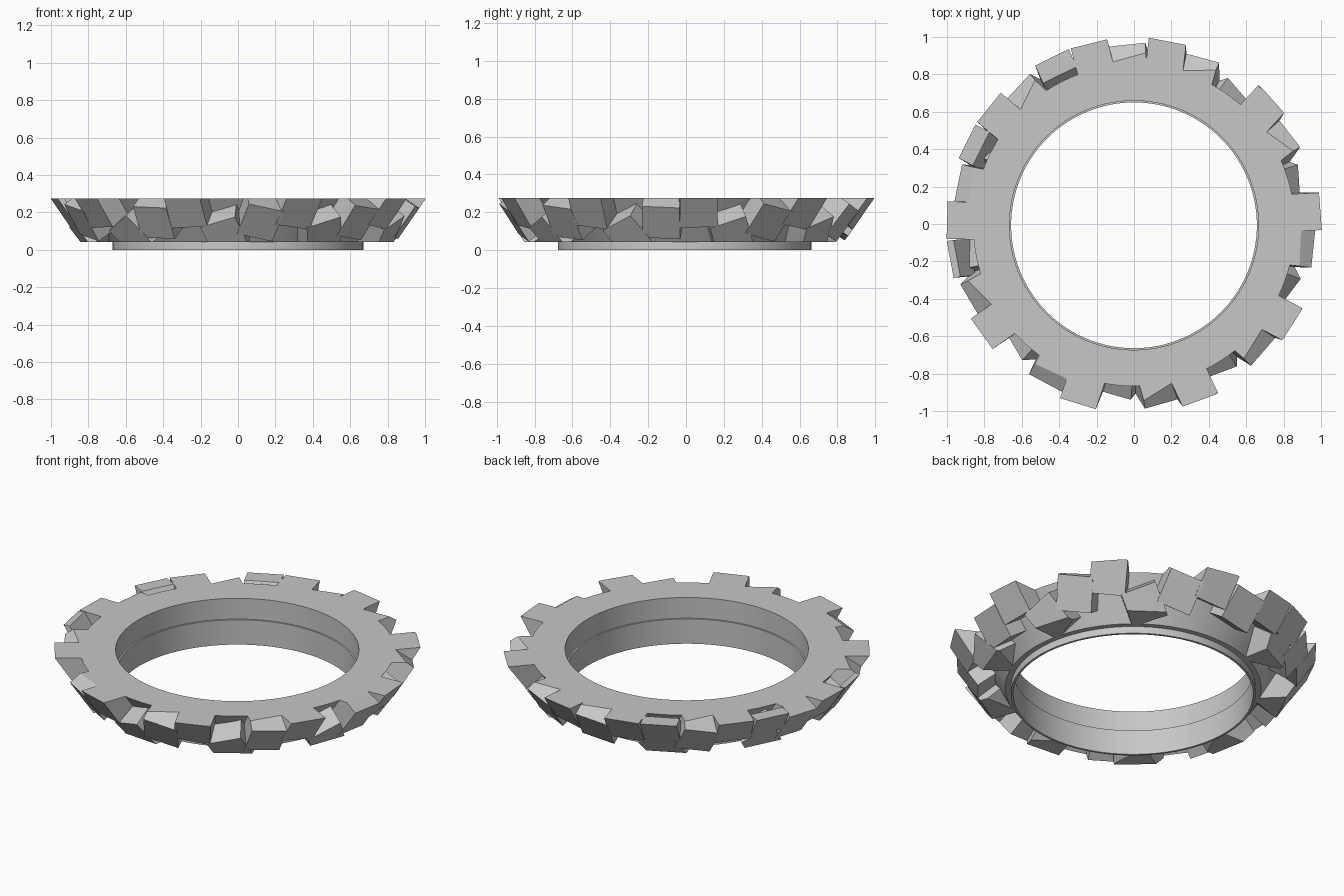
import bpy, bmesh, math, random
from mathutils import Matrix, Vector

if "Cube" in bpy.data.objects:
    bpy.data.objects.remove(bpy.data.objects["Cube"])
random.seed(4)

BOTTOM, TOP = 0.042, 0.275      # height limits of the tread
R_LOW, R_HIGH = 0.70, 0.86      # cone radii at those heights
SHIFT_Y = -0.007
STEPS = 29

grey = bpy.data.materials.new("stone_grey")
grey.use_nodes = True
colour = (0.57, 0.57, 0.57, 1)
grey.diffuse_color = colour
grey.node_tree.nodes["Principled BSDF"].inputs["Base Color"].default_value = colour


def make_object(name, bm):
    bmesh.ops.recalc_face_normals(bm, faces=bm.faces)
    mesh = bpy.data.meshes.new(name)
    bm.to_mesh(mesh)
    bm.free()
    mesh.materials.append(grey)
    obj = bpy.data.objects.new(name, mesh)
    obj.location.y = SHIFT_Y
    bpy.context.collection.objects.link(obj)
    return obj


def lathe(name, profile, segments=128):
    """Spin a closed radius/height profile around z."""
    bm = bmesh.new()
    verts = [bm.verts.new((r, 0, z)) for r, z in profile]
    edges = [bm.edges.new((v, verts[i - 1])) for i, v in enumerate(verts)]
    bmesh.ops.spin(bm, geom=verts + edges, axis=(0, 0, 1), cent=(0, 0, 0),
                   angle=math.tau, steps=segments, use_merge=True)
    bmesh.ops.remove_doubles(bm, verts=bm.verts, dist=0.0001)
    obj = make_object(name, bm)
    bpy.ops.object.select_all(action="DESELECT")
    obj.select_set(True)
    bpy.context.view_layer.objects.active = obj
    bpy.ops.object.shade_smooth_by_angle(angle=math.radians(30))


def block(name, step, z, roll, inner, outer, size=0.2):
    """Box standing on the cone, trimmed flat at the top and bottom."""
    t = (z - BOTTOM) / (TOP - BOTTOM)
    radius = R_LOW + t * (R_HIGH - R_LOW)
    slope = math.atan2(R_HIGH - R_LOW, TOP - BOTTOM)
    place = (Matrix.Rotation(math.radians(79) - step * math.tau / STEPS, 4, "Z")
             @ Matrix.Translation((radius, 0, z))
             @ Matrix.Rotation(slope, 4, "Y")
             @ Matrix.Rotation(math.radians(roll), 4, "X")
             @ Matrix.Translation(((inner + outer) / 2, 0, 0))
             @ Matrix.Diagonal((outer - inner, size, size, 1)))
    bm = bmesh.new()
    bmesh.ops.create_cube(bm, size=1, matrix=place)
    for level, normal in ((TOP, 1), (BOTTOM, -1)):
        cut = bmesh.ops.bisect_plane(
            bm, geom=bm.verts[:] + bm.edges[:] + bm.faces[:],
            plane_co=Vector((0, 0, level)), plane_no=Vector((0, 0, normal)),
            clear_outer=True)
        rim = [e for e in cut["geom_cut"] if isinstance(e, bmesh.types.BMEdge)]
        if rim:
            bmesh.ops.holes_fill(bm, edges=rim, sides=0)
    make_object(name, bm)


# Ring body with a conical outside and a small ledge in the bore
lathe("ring_body", [(0.666, TOP), (R_HIGH, TOP), (R_LOW, BOTTOM),
                    (0.66, BOTTOM), (0.657, 0.15), (0.666, 0.15)])

# Thin collar below the ring
lathe("collar", [(0.657, 0), (0.67, 0), (0.67, 0.05), (0.657, 0.15)])

# Chunky blocks in repeating high, middle and low positions
rows = (("high_block", 0.268, -4), ("middle_block", 0.21, -8), ("low_block", 0.135, 24))
for k in range(STEPS):
    name, z, lean = rows[k % 3]
    block(name, k, z, lean + random.uniform(-8, 8), -0.03, 0.115)

# Loose slabs along the upper edge of one side
for k, inner in ((20, 0.085), (23, 0.045), (26, 0.03)):
    block("loose_slab", k, 0.285, 3, inner, 0.115)
